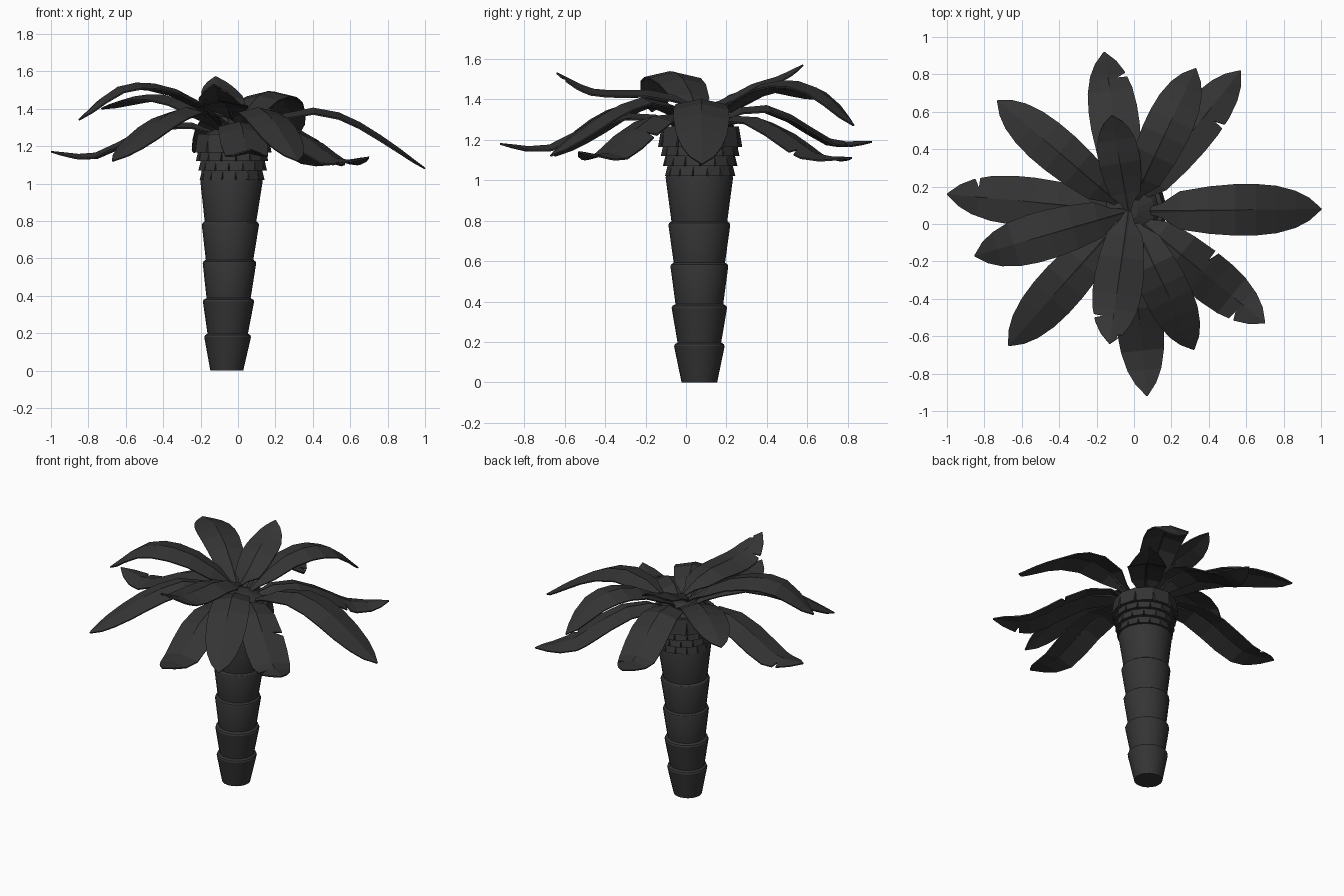
import bpy, bmesh, math
from mathutils import Vector

cube = bpy.data.objects.get("Cube")
if cube:
    bpy.data.objects.remove(cube, do_unlink=True)

dark = bpy.data.materials.new("charcoal")
dark.use_nodes = True
COLOR = (0.035, 0.035, 0.035, 1)
dark.diffuse_color = COLOR
dark.node_tree.nodes["Principled BSDF"].inputs["Base Color"].default_value = COLOR

CENTER = Vector((-0.03, 0.07, 0))
UP = Vector((0, 0, 1))


def finish(name, bm, smooth=False):
    bmesh.ops.recalc_face_normals(bm, faces=bm.faces)
    mesh = bpy.data.meshes.new(name)
    bm.to_mesh(mesh)
    bm.free()
    mesh.materials.append(dark)
    obj = bpy.data.objects.new(name, mesh)
    bpy.context.collection.objects.link(obj)
    if smooth:
        bpy.ops.object.select_all(action="DESELECT")
        obj.select_set(True)
        bpy.context.view_layer.objects.active = obj
        bpy.ops.object.shade_smooth_by_angle(angle=math.radians(30))
    return obj


def loft(bm, rings, closed=True):
    """Skin a list of equal point rings; closed rings also get end caps."""
    rows = [[bm.verts.new(p) for p in ring] for ring in rings]
    n = len(rows[0])
    for a, b in zip(rows, rows[1:]):
        for i in range(n if closed else n - 1):
            j = (i + 1) % n
            bm.faces.new((a[i], a[j], b[j], b[i]))
    if closed:
        bm.faces.new(rows[0])
        bm.faces.new(rows[-1])


def circle(center, radius, sides):
    return [center + radius * Vector((math.cos(a), math.sin(a), 0))
            for a in (math.tau * i / sides for i in range(sides))]


# Trunk: stacked flaring sections on a slightly leaning axis
def axis(z):
    return Vector((-0.06 + 0.025 * z, 0.066, z))


sections = [(0, 0.088, 0.185, 0.125), (0.197, 0.108, 0.375, 0.137),
            (0.387, 0.118, 0.58, 0.143), (0.592, 0.127, 0.785, 0.153),
            (0.797, 0.138, 1.02, 0.167)]
bm = bmesh.new()
rings = []
for z0, r0, z1, r1 in sections:
    rings += [circle(axis(z0), r0, 20), circle(axis(z1 - 0.006), r1, 20),
              circle(axis(z1 + 0.004), r1 - 0.004, 20)]
loft(bm, rings)
finish("trunk", bm, True)

# Crown core that the scales and stalks sit on
bm = bmesh.new()
loft(bm, [circle(CENTER + UP * z, r, 16) for z, r in
          [(1.0, 0.15), (1.12, 0.168), (1.23, 0.175), (1.27, 0.14), (1.31, 0.05)]])
finish("crown_core", bm)

# Overlapping scales, their lower edges standing out
bm = bmesh.new()
rows = [(1.02, 0.07, 0.172, 15), (1.07, 0.07, 0.182, 15),
        (1.12, 0.075, 0.192, 15), (1.165, 0.1, 0.203, 11)]
for k, (z, h, r, count) in enumerate(rows):
    for i in range(count):
        a = math.tau * (i + 0.5 * (k % 2)) / count
        out = Vector((math.cos(a), math.sin(a), 0))
        side = Vector((-out.y, out.x, 0)) * math.pi * r / count
        low = CENTER + out * r + UP * z
        top = CENTER + out * (r - 0.018) + UP * (z + h)
        loft(bm, [[p - side * w, p + side * w, p + side * w - out * 0.025,
                   p - side * w - out * 0.025]
                  for p, w in ((low, 0.88), (top, 0.98))])
finish("crown_scales", bm)


# Fronds
def sample(values, t):
    """Smooth interpolation of evenly spaced values."""
    s = t * (len(values) - 1)
    i = min(int(s), len(values) - 2)
    f = s - i
    p1, p2 = values[i], values[i + 1]
    p0 = values[i - 1] if i else 2 * p1 - p2
    p3 = values[i + 2] if i + 2 < len(values) else 2 * p2 - p1
    m1, m2 = (p2 - p0) / 2, (p3 - p1) / 2
    return (p1 * (2 * f**3 - 3 * f**2 + 1) + m1 * (f**3 - 2 * f**2 + f)
            + p2 * (3 * f**2 - 2 * f**3) + m2 * (f**3 - f**2))


STATIONS = [0, 0.08, 0.18, 0.35, 0.5, 0.62, 0.74, 0.85, 0.93, 1]
WIDTHS = [0.12, 0.3, 0.74, 0.92, 1, 1, 0.92, 0.72, 0.44, 0.02]


def width_at(t):
    for (a, b, wa, wb) in zip(STATIONS, STATIONS[1:], WIDTHS, WIDTHS[1:]):
        if t <= b:
            return wa + (wb - wa) * (t - a) / (b - a)
    return WIDTHS[-1]


def frond(name, tip, heights, half, notches=(), start=0.05):
    tip = Vector((*tip, 0))
    out = (tip - CENTER).normalized()
    side = Vector((-out.y, out.x, 0))
    base = CENTER + out * start

    def mid(t):
        return base.lerp(tip, t) + UP * sample(heights, t)

    # Blade: gabled strip, with torn notches on either edge (+1 left, -1 right)
    cuts = {t: s for s, t in notches}
    stops = set(STATIONS)
    for t in cuts:
        stops = {s for s in stops if abs(s - t) > 0.03}
        stops |= {t - 0.004, t, t + 0.024}
    rings = []
    for t in sorted(stops):
        ring = []
        for s in (1, 0, -1):
            w = width_at(t) * half * (0.5 if cuts.get(t) == s else 1)
            ring.append(mid(t) + (side * s - UP * 0.22) * w if s else mid(t))
        rings.append(ring)
    bm = bmesh.new()
    loft(bm, rings, closed=False)
    blade = finish(name + "_blade", bm)
    solid = blade.modifiers.new("thickness", "SOLIDIFY")
    solid.thickness = 0.008
    solid.offset = 0

    # Tapering midrib
    bm = bmesh.new()
    rings = []
    for t in STATIONS[:-1]:
        r = 0.014 * (1 - t) + 0.002
        rings.append([mid(t) + v * r for v in (side, UP * 0.6, -side, -UP)])
    loft(bm, rings)
    finish(name + "_rib", bm)


frond("left_frond", (1.0, 0.08), (1.27, 1.39, 1.375, 1.25, 1.08), 0.137, start=0.11)
frond("back_left_low_frond", (0.57, 0.82), (1.25, 1.32, 1.25, 1.13, 1.11), 0.12,
      [(-1, 0.67)])
frond("back_left_high_frond", (0.33, 0.83), (1.28, 1.43, 1.49, 1.45, 1.27), 0.125)
frond("back_right_frond", (-0.73, 0.66), (1.28, 1.41, 1.47, 1.46, 1.40), 0.12)
frond("back_low_frond", (-0.16, 0.92), (1.26, 1.37, 1.32, 1.2, 1.19), 0.13,
      [(-1, 0.82)])
frond("right_low_frond", (-1.0, 0.16), (1.25, 1.33, 1.27, 1.16, 1.17), 0.13,
      [(-1, 0.82)])
frond("right_high_frond", (-0.85, -0.17), (1.31, 1.46, 1.53, 1.51, 1.34), 0.13,
      start=0.02)
frond("front_right_frond", (-0.67, -0.65), (1.27, 1.40, 1.37, 1.26, 1.12), 0.125)
frond("front_high_frond", (-0.13, -0.64), (1.35, 1.43, 1.44, 1.45, 1.53), 0.13,
      [(-1, 0.8), (1, 0.93)], start=0)
frond("front_low_frond", (0.07, -0.92), (1.25, 1.33, 1.29, 1.17, 1.18), 0.125)
frond("front_left_frond", (0.32, -0.67), (1.27, 1.40, 1.37, 1.26, 1.12), 0.125)
frond("front_left_low_frond", (0.7, -0.53), (1.25, 1.33, 1.25, 1.13, 1.14), 0.13,
      [(1, 0.5), (-1, 0.82)])
frond("back_high_frond", (-0.12, 0.58), (1.35, 1.40, 1.47, 1.51, 1.57), 0.11,
      start=0)
